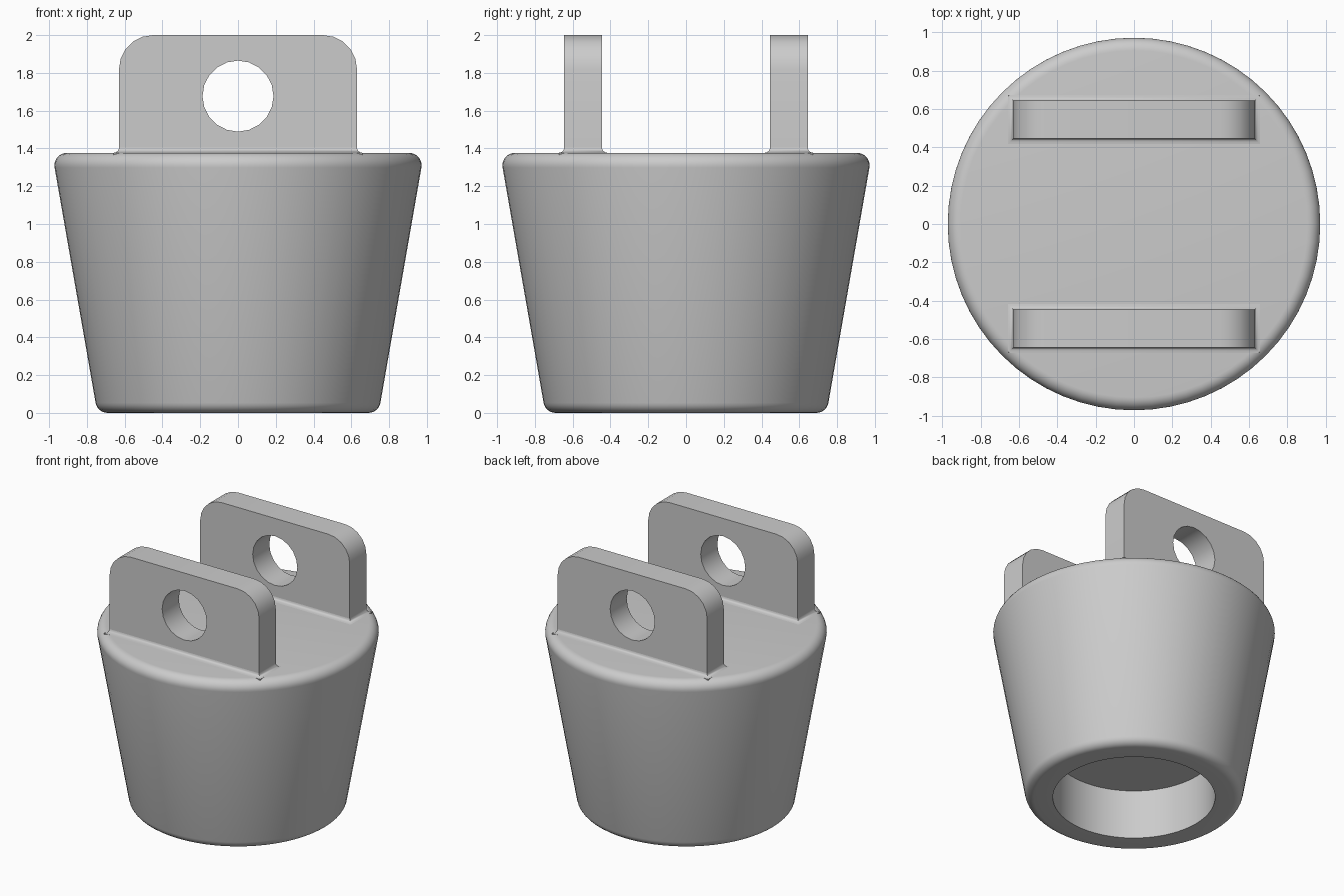
import bpy, bmesh
from math import sin, cos, pi, radians

if "Cube" in bpy.data.objects:
    bpy.data.objects.remove(bpy.data.objects["Cube"])

grey = bpy.data.materials.new("plain_grey")
grey.use_nodes = True
colour = (0.6, 0.6, 0.6, 1)
grey.diffuse_color = colour
grey.node_tree.nodes["Principled BSDF"].inputs["Base Color"].default_value = colour

TOP = 1.377


def finish(bm, name, angle=35):
    bmesh.ops.recalc_face_normals(bm, faces=bm.faces)
    mesh = bpy.data.meshes.new(name)
    bm.to_mesh(mesh)
    bm.free()
    obj = bpy.data.objects.new(name, mesh)
    bpy.context.collection.objects.link(obj)
    mesh.materials.append(grey)
    bpy.ops.object.select_all(action='DESELECT')
    obj.select_set(True)
    bpy.context.view_layer.objects.active = obj
    bpy.ops.object.shade_smooth_by_angle(angle=radians(angle))
    return obj


def arc(cx, cy, r, start, end, steps):
    angles = [radians(start + (end - start) * i / steps) for i in range(steps + 1)]
    return [(cx + r * cos(a), cy + r * sin(a)) for a in angles]


def edge_loop(bm, points):
    verts = [bm.verts.new(p) for p in points]
    return [bm.edges.new((a, b)) for a, b in zip(verts, verts[1:] + verts[:1])]


# Tapered body with rounded rims and a blind round recess underneath
profile = [(0, 0.375), (0.56, 0.375), (0.56, 0)]
profile += arc(0.69, 0.065, 0.065, -90, -10, 6)
profile += arc(0.905, TOP - 0.067, 0.067, -10, 90, 8)
profile += [(0, TOP)]
bm = bmesh.new()
verts = [bm.verts.new((r, 0, z)) for r, z in profile]
edges = [bm.edges.new(pair) for pair in zip(verts, verts[1:])]
bmesh.ops.spin(bm, geom=verts + edges, axis=(0, 0, 1), cent=(0, 0, 0),
               angle=2 * pi, steps=64, use_duplicate=False)
bmesh.ops.remove_doubles(bm, verts=bm.verts, dist=0.0001)
finish(bm, "tapered_body")


def lug(name, y_mid, half_x=0.63, half_y=0.1):
    # Upright plate with rounded upper corners and a pin hole
    corner = 0.18
    outline = [(-half_x, TOP - 0.03), (half_x, TOP - 0.03)]
    outline += arc(half_x - corner, 2 - corner, corner, 0, 90, 5)
    outline += arc(corner - half_x, 2 - corner, corner, 90, 180, 5)
    hole = arc(0, 1.677, 0.188, 0, 360, 20)[:-1]
    bm = bmesh.new()
    y = y_mid - half_y
    edges = edge_loop(bm, [(x, y, z) for x, z in outline])
    edges += edge_loop(bm, [(x, y, z) for x, z in hole])
    bmesh.ops.triangle_fill(bm, edges=edges, use_beauty=True)
    new = bmesh.ops.extrude_face_region(bm, geom=bm.faces[:], use_keep_orig=True)
    bmesh.ops.translate(bm, vec=(0, 2 * half_y, 0),
                        verts=[g for g in new["geom"] if isinstance(g, bmesh.types.BMVert)])
    finish(bm, name)

    # Small concave fillet where the plate meets the body
    bm = bmesh.new()
    r = 0.028
    steps = [(r * (1 - cos(a)), TOP + r * (1 - sin(a)))
             for a in (i * pi / 8 for i in range(5))]
    steps.append((r, TOP - 0.03))
    rings = []
    for off, z in steps:
        x, y = half_x + off, half_y + off
        rings.append([bm.verts.new((sx * x, y_mid + sy * y, z))
                      for sx, sy in ((-1, -1), (1, -1), (1, 1), (-1, 1))])
    for upper, lower in zip(rings, rings[1:]):
        for i in range(4):
            j = (i + 1) % 4
            bm.faces.new((upper[i], lower[i], lower[j], upper[j]))
    finish(bm, name + "_fillet", 60)


lug("front_lug", -0.545)
lug("back_lug", 0.545)
